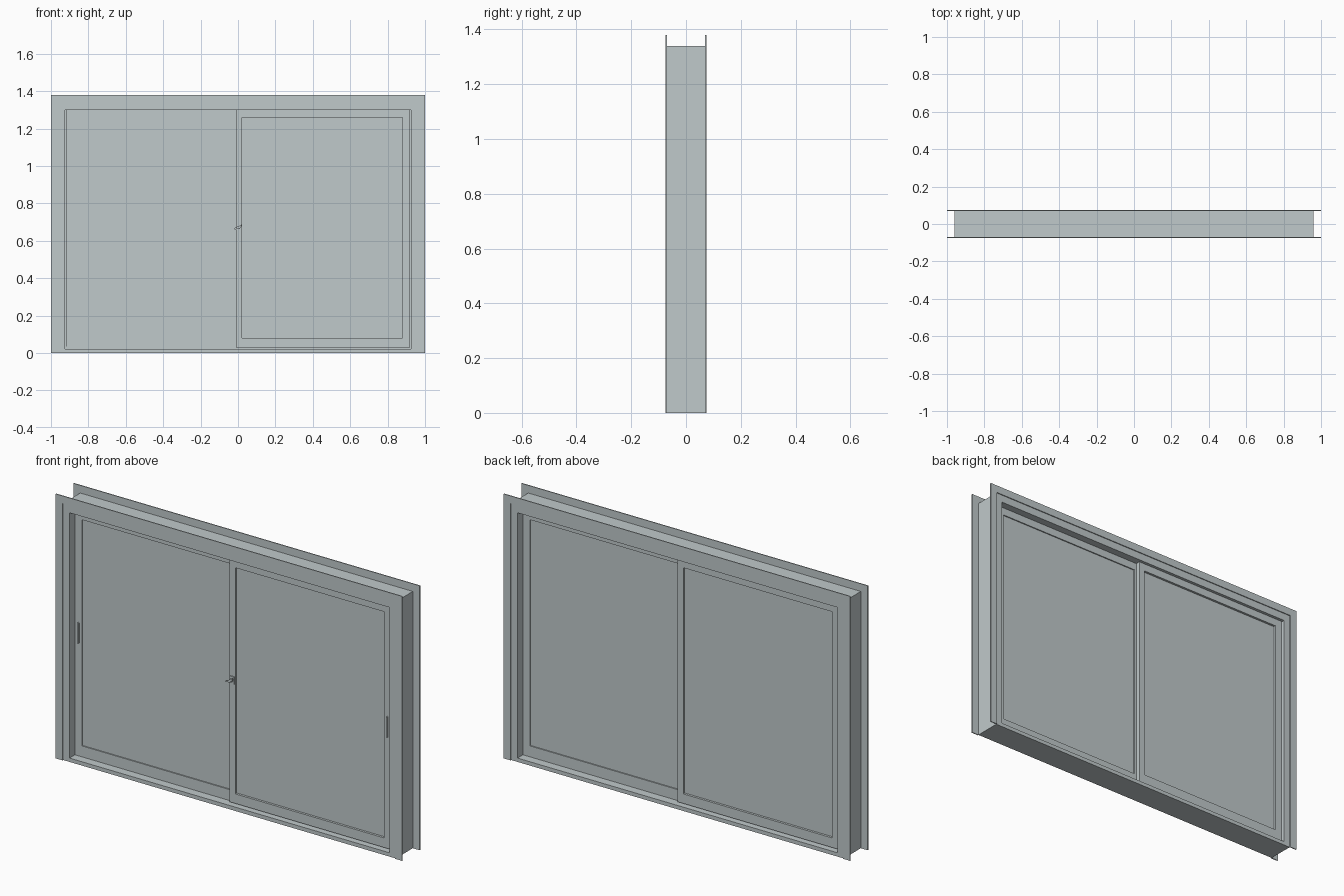
import bpy
import bmesh
import math
from mathutils import Matrix

cube = bpy.data.objects.get("Cube")
if cube:
    bpy.data.objects.remove(cube, do_unlink=True)

paint = bpy.data.materials.new("pale grey paint")
paint.use_nodes = True
COLOUR = (0.53, 0.585, 0.595, 1)
paint.diffuse_color = COLOUR
paint.node_tree.nodes["Principled BSDF"].inputs["Base Color"].default_value = COLOUR


def finish(name, bm):
    bmesh.ops.recalc_face_normals(bm, faces=bm.faces)
    mesh = bpy.data.meshes.new(name)
    bm.to_mesh(mesh)
    bm.free()
    mesh.materials.append(paint)
    obj = bpy.data.objects.new(name, mesh)
    bpy.context.scene.collection.objects.link(obj)
    return obj


def prism(name, outline, y0, y1):
    """Extrude an x-z outline along y."""
    bm = bmesh.new()
    face = bm.faces.new([bm.verts.new((x, y0, z)) for x, z in outline])
    new = bmesh.ops.extrude_face_region(bm, geom=[face])["geom"]
    verts = [v for v in new if isinstance(v, bmesh.types.BMVert)]
    bmesh.ops.translate(bm, verts=verts, vec=(0, y1 - y0, 0))
    return finish(name, bm)


def box(name, x0, x1, y0, y1, z0, z1):
    return prism(name, [(x0, z0), (x1, z0), (x1, z1), (x0, z1)], y0, y1)


W, H = 0.96, 1.34        # outer size of the frame
IN, SILL, HEAD = 0.924, 0.02, 1.30
D = 0.07                 # half depth of the frame
F = 0.04                 # flange width

# Frame
box("sill", -IN, IN, -D, D, 0, SILL)
box("head", -IN, IN, -D, D, HEAD, H)
for side, s in (("right", -1), ("left", 1)):
    a, b = sorted((s * IN, s * W))
    box(side + "_jamb", a, b, -D, D, 0, H)
    a, b = sorted((s * 0.91, s * IN))
    box(side + "_jamb_track", a, b, -0.02, 0.02, SILL, HEAD)
box("sill_track", -IN, IN, -0.025, 0.025, SILL, 0.035)

# Mitred flanges, front and back
for place, y0, y1 in (("front", -0.075, -D), ("back", D, 0.075)):
    prism(place + "_top_flange",
          [(-W, H), (W, H), (W + F, H + F), (-W - F, H + F)], y0, y1)
    for side, s in (("right", -1), ("left", 1)):
        prism(place + "_" + side + "_flange",
              [(s * W, 0), (s * (W + F), 0), (s * (W + F), H + F), (s * W, H)], y0, y1)

# Sliding sashes: the left one sits forward, the right one sits back
Z0, Z1, P0, P1 = 0.03, HEAD, 0.08, 1.26
for side, s, y0, y1 in (("left", 1, -0.054, 0.03), ("right", -1, -0.03, 0.054)):
    def span(a, b):
        return sorted((s * a, s * b))
    box(side + "_outer_stile", *span(0.88, 0.919), y0, y1, Z0, Z1)
    box(side + "_meeting_stile", *span(-0.01, 0.022), y0, y1, Z0, Z1)
    box(side + "_bottom_rail", *span(0.022, 0.88), y0, y1, Z0, P0)
    box(side + "_top_rail", *span(0.022, 0.88), y0, y1, P1, Z1)
    front_gap, back_gap = (0.012, 0.006) if s > 0 else (0.006, 0.012)
    box(side + "_pane", *span(0.022, 0.88), y0 + front_gap, y1 - back_gap, P0, P1)
    # Slim pull with rounded ends
    r, cx = 0.005, s * 0.9
    pts = []
    for zc, start in ((0.715, 0), (0.615, math.pi)):
        for i in range(7):
            t = start + math.pi * i / 6
            pts.append((cx + r * math.cos(t), zc + r * math.sin(t)))
    prism(side + "_pull", pts, y0 - 0.006, y0)

# Latch on the meeting stile
box("latch_plate", -0.007, 0.018, -0.059, -0.054, 0.652, 0.69)
bm = bmesh.new()
bmesh.ops.create_cone(bm, cap_ends=True, segments=20, radius1=0.009, radius2=0.009, depth=0.012,
                      matrix=Matrix.Translation((0.004, -0.064, 0.671)) @ Matrix.Rotation(math.pi / 2, 4, "X"))
finish("latch_pivot", bm)
prism("latch_lever", [(-0.02, 0.66), (0.004, 0.664), (0.02, 0.68), (0.017, 0.687),
                      (0.0, 0.675), (-0.02, 0.668)], -0.073, -0.067)
